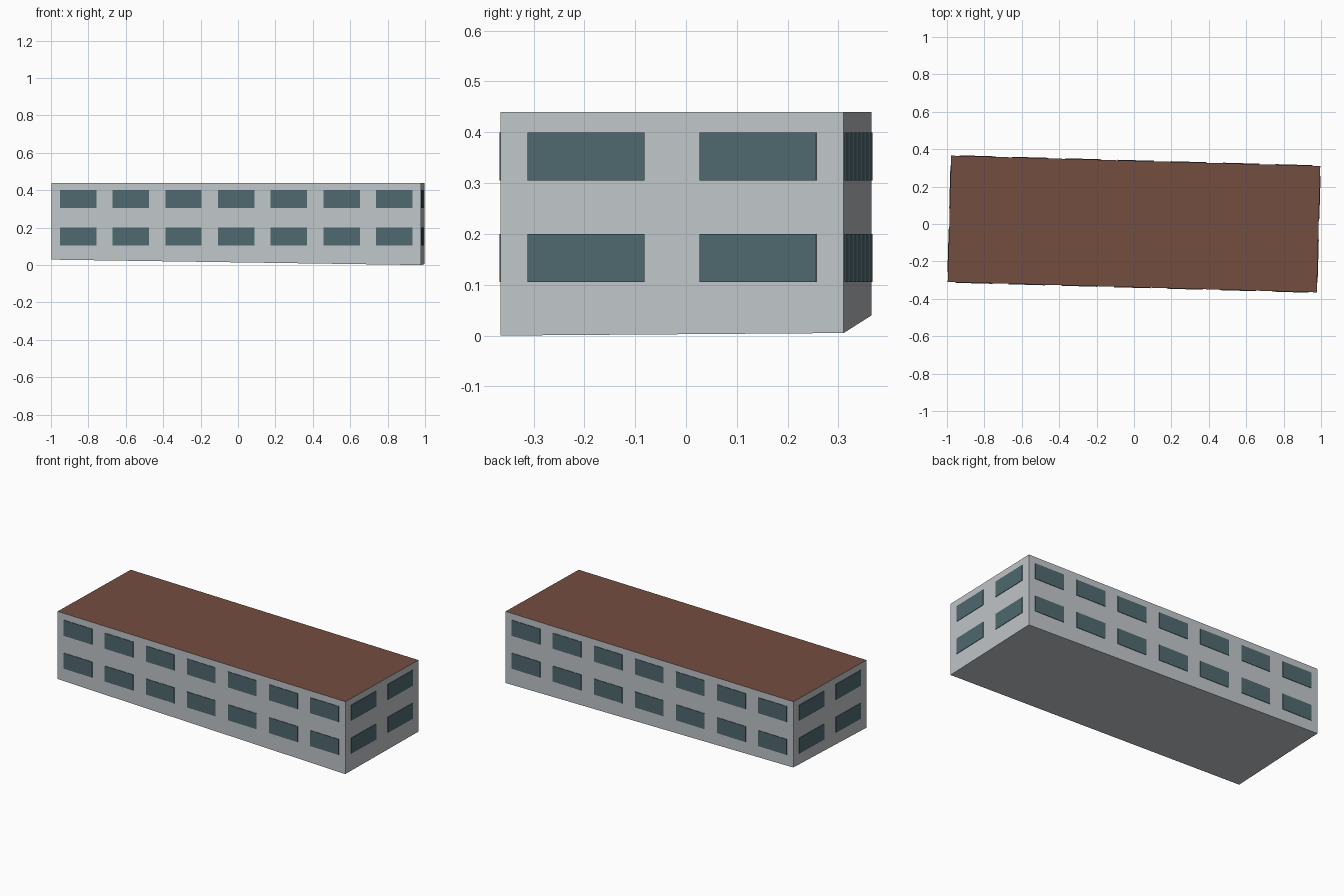
import bpy, bmesh, math
from mathutils import Matrix

if "Cube" in bpy.data.objects:
    bpy.data.objects.remove(bpy.data.objects["Cube"])

L, W, TOP = 1.974, 0.676, 0.44        # block length, width, roof height
PLATE = 0.003                         # how far the windows stand proud
TURN = Matrix.Rotation(math.radians(-1.6), 4, 'Z')


def material(name, rgb):
    m = bpy.data.materials.new(name)
    lin = [((c / 255 + 0.055) / 1.055) ** 2.4 for c in rgb]
    m.diffuse_color = (*lin, 1)
    m.use_nodes = True
    m.node_tree.nodes["Principled BSDF"].inputs["Base Color"].default_value = m.diffuse_color
    return m


wall = material("pale grey wall", (193, 198, 202))
roof = material("brown roof", (116, 77, 64))
glass = material("blue grey glass", (79, 105, 111))


def make(name, bm, mats):
    bmesh.ops.recalc_face_normals(bm, faces=bm.faces)
    bm.transform(TURN)
    me = bpy.data.meshes.new(name)
    bm.to_mesh(me)
    bm.free()
    for m in mats:
        me.materials.append(m)
    ob = bpy.data.objects.new(name, me)
    bpy.context.collection.objects.link(ob)
    return ob


# Building block: flat brown roof, underside following the sloping ground
bm = bmesh.new()
bmesh.ops.create_cube(bm, size=1)
ground = {(-1, -1): 0.029, (1, -1): 0.0, (1, 1): 0.005, (-1, 1): 0.04}
for v in bm.verts:
    sx, sy = (1 if c > 0 else -1 for c in v.co.xy)
    v.co = (sx * L / 2, sy * W / 2, TOP if v.co.z > 0 else ground[sx, sy])
bm.normal_update()
for f in bm.faces:
    f.material_index = 1 if f.normal.z > 0.9 else 0
make("building_block", bm, [wall, roof])


# Window plates: two storeys on every wall
def windows(name, angle, length, dist, count, width):
    bm = bmesh.new()
    pitch = length / count
    for i in range(count):
        for z in (0.1525, 0.3525):
            x = (i + 0.5) * pitch - length / 2
            mat = (Matrix.Rotation(angle, 4, 'Z')
                   @ Matrix.Translation((x, -dist, z))
                   @ Matrix.Diagonal((width, 2 * PLATE, 0.095, 1)))
            bmesh.ops.create_cube(bm, size=1, matrix=mat)
    make(name, bm, [glass])


windows("front_windows", 0, L, W / 2, 7, 0.195)
windows("right_windows", math.pi / 2, W, L / 2, 2, 0.23)
windows("back_windows", math.pi, L, W / 2, 7, 0.195)
windows("left_windows", -math.pi / 2, W, L / 2, 2, 0.23)
